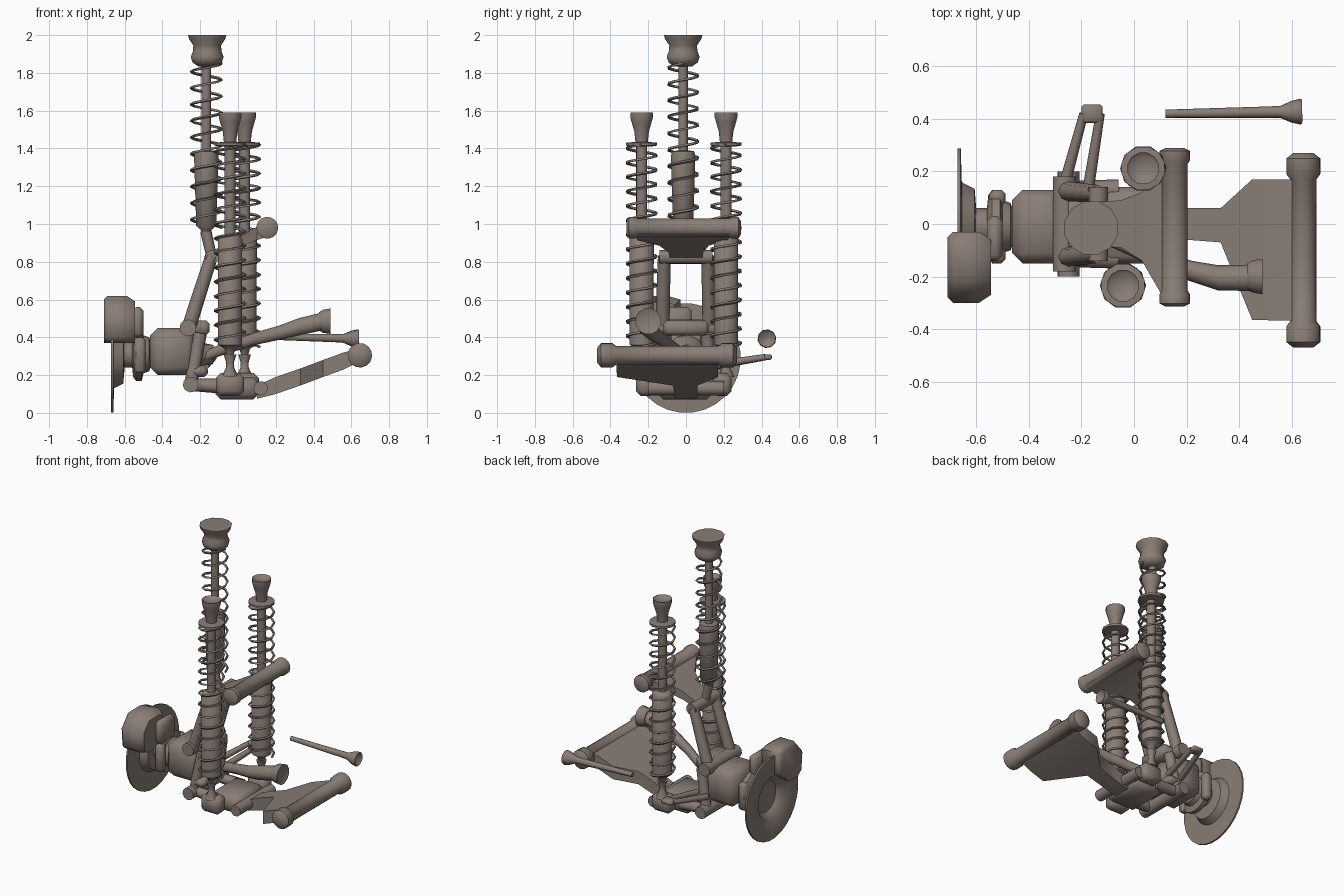
import bpy, bmesh, math
from mathutils import Vector

if "Cube" in bpy.data.objects:
    bpy.data.objects.remove(bpy.data.objects["Cube"])


def finish(name, bm):
    bmesh.ops.recalc_face_normals(bm, faces=bm.faces)
    me = bpy.data.meshes.new(name)
    bm.to_mesh(me)
    bm.free()
    ob = bpy.data.objects.new(name, me)
    bpy.context.collection.objects.link(ob)
    return ob


def skin(name, rings, caps=True):
    """Joins rings of points with quads."""
    bm = bmesh.new()
    vs = [[bm.verts.new(p) for p in r] for r in rings]
    n = len(vs[0])
    for a, b in zip(vs, vs[1:]):
        for i in range(n):
            j = (i + 1) % n
            bm.faces.new((a[i], a[j], b[j], b[i]))
    if caps:
        bm.faces.new(vs[0])
        bm.faces.new(vs[-1])
    return finish(name, bm)


def lathe(name, start, axis, profile, n=12, caps=True):
    """Turns (distance, radius) pairs around an axis."""
    start, d = Vector(start), Vector(axis).normalized()
    u = d.orthogonal().normalized()
    v = d.cross(u)
    rings = []
    for t, r in profile:
        rings.append([start + d * t + (u * math.cos(a) + v * math.sin(a)) * r
                      for a in (2 * math.pi * i / n for i in range(n))])
    return skin(name, rings, caps)


def rod(name, a, b, r0, r1=None, n=10):
    d = Vector(b) - Vector(a)
    return lathe(name, a, d, [(0, r0), (d.length, r1 or r0)], n)


def ball_bar(name, a, b, r, ball, size):
    """Pivot tube with a rounded bush at each end."""
    L = (Vector(b) - Vector(a)).length
    half = [(0, ball * .6), (size * .2, ball), (size * .8, ball), (size, r)]
    return lathe(name, a, Vector(b) - Vector(a),
                 half + [(L - t, q) for t, q in reversed(half)], 14)


def box(name, x, y, z, bevel=.02):
    bm = bmesh.new()
    bmesh.ops.create_cube(bm, size=1)
    for v in bm.verts:
        v.co = [sum(r) / 2 + c * (r[1] - r[0]) for r, c in zip((x, y, z), v.co)]
    bmesh.ops.bevel(bm, geom=bm.edges[:], offset=bevel, segments=1, affect='EDGES')
    return finish(name, bm)


def plate(name, stations):
    """Lofts rectangles given as x, z, y min, y max, half thickness."""
    return skin(name, [[(x, a, z - h), (x, b, z - h), (x, b, z + h), (x, a, z + h)]
                       for x, z, a, b, h in stations])


def spring(name, x, y, z0, z1, r, turns, wire=.008):
    cu = bpy.data.curves.new(name, 'CURVE')
    cu.dimensions = '3D'
    cu.bevel_depth, cu.bevel_resolution = wire, 0
    cu.use_fill_caps = True
    n = turns * 10
    sp = cu.splines.new('POLY')
    sp.points.add(n)
    for i, p in enumerate(sp.points):
        a = i * math.pi / 5
        p.co = (x + r * math.cos(a), y + r * math.sin(a), z0 + (z1 - z0) * i / n, 1)
    ob = bpy.data.objects.new(name, cu)
    bpy.context.collection.objects.link(ob)


UP, X = (0, 0, 1), (1, 0, 0)

# Brake disc, dished on the outside, and its caliper
lathe("brake_disc", (-.672, 0, .29), X,
      [(.045, .03), (.05, .11), (.004, .15), (0, .29), (.012, .29), (.016, .16), (.065, .135), (.07, .07)], 28)
skin("brake_caliper", [[(x, -.29 + s, .40), (x, -.25 + s, .37), (x, -.13, .37), (x, -.03 - s, .45),
                        (x, -.03 - s, .60 - s), (x, -.10, .62 - s), (x, -.21, .62 - s), (x, -.30 + s, .52)]
                       for x, s in ((-.71, .02), (-.69, 0), (-.59, 0), (-.545, .03))])

# Hub and gear housing
lathe("wheel_hub", (-.61, -.01, .31), X,
      [(0, .07), (.05, .07), (.055, .12), (.07, .14), (.10, .14), (.11, .10), (.14, .09), (.15, .06), (.20, .06)], 16)
for s in (-1, 1):
    box("hub_lug", (-.55, -.49), (s * .11 - .04, s * .11 + .02), (.21, .40), .015)
box("hub_upper_lug", (-.56, -.50), (-.14, .03), (.40, .56), .02)
box("gear_housing", (-.465, -.23), (-.15, .13), (.20, .45), .04)
lathe("housing_neck", (-.26, 0, .31), X, [(0, .11), (.05, .10), (.08, .06), (.13, .05)], 10)

# Outer knuckle bracket and lower knuckle
box("knuckle_bracket", (-.28, -.15), (-.12, .12), (.41, .49), .02)
rod("knuckle_upper_pin", (-.265, -.18, .45), (-.265, .18, .45), .045)
box("lower_knuckle", (-.25, -.16), (-.16, .16), (.19, .25), .02)
for s in (-1, 1):
    rod("knuckle_web", (-.25, s * .13, .15), (-.20, s * .11, .42), .035)

# Fork from knuckle up to the upper arm
for s in (-1, 1):
    rod("fork_link", (-.258, s * .125, .46), (-.14, s * .115, .83), .038, .034, 8)
rod("fork_cross_pin", (-.137, -.14, .825), (-.137, .14, .825), .038)

# Upper arm
ball_bar("upper_arm_pivot", (.155, -.315, .98), (.155, .29, .98), .05, .058, .06)
plate("upper_arm_plate", [(.19, .98, -.26, .24, .035), (.10, .95, -.26, .22, .035),
                          (.03, .915, -.14, .12, .03), (-.05, .875, -.09, .09, .028), (-.13, .835, -.085, .085, .025)])

# Lower arm
ball_bar("lower_arm_pivot", (.645, -.47, .305), (.645, .27, .305), .05, .065, .10)
plate("lower_arm_plate", [(.10, .11, -.06, .06, .035), (.20, .145, -.06, .06, .045), (.33, .19, -.07, .06, .045),
                          (.45, .235, -.365, .17, .045), (.56, .275, -.368, .17, .045), (.64, .305, -.368, .17, .035)])

# Shock carrier and its links to the knuckle
box("shock_carrier", (-.12, .11), (-.15, .14), (.07, .19), .03)
rod("carrier_outer_pin", (-.25, -.2, .15), (-.25, .2, .15), .042)
rod("carrier_inner_pin", (.12, -.2, .13), (.12, .2, .13), .038)
for s in (-1, 1):
    rod("carrier_link", (-.25, s * .13, .15), (-.06, s * .13, .14), .034, .04, 8)

# Pair of main shocks
for x, y, side in ((-.042, -.235, "front"), (.035, .212, "rear")):
    t = -.02 if y > 0 else .02
    box(side + "_shock_clevis", (x - .075, x + .075), (y + t - .05, y + t + .05), (.09, .21), .025)
    lathe(side + "_shock_foot", (x, y, .19), UP, [(0, .045), (.05, .022), (.08, .022), (.12, .034)], 10)
    lathe(side + "_shock_body", (x, y, .31), UP,
          [(0, .02), (.03, .03), (.05, .065), (.61, .067), (.63, .05), (.635, .03)], 12)
    rod(side + "_shock_rod", (x, y, .93), (x, y, 1.45), .03)
    lathe(side + "_shock_top", (x, y, 1.41), UP,
          [(0, .05), (.005, .085), (.02, .085), (.025, .034), (.08, .04), (.13, .055), (.155, .062), (.18, .062), (.165, .045)], 12)
    spring(side + "_shock_spring", x, y, .35, 1.42, .08, 14)

# Tall centre shock
cx, cy = -.168, -.015
rod("centre_shock_foot", (-.138, cy, .82), (-.17, cy, .96), .028, .03)
lathe("centre_shock_body", (cx, cy, .93), UP, [(0, .02), (.04, .03), (.06, .055), (.43, .067), (.455, .06), (.46, .03)], 12)
rod("centre_shock_rod", (cx, cy, 1.37), (cx, cy, 1.87), .026)
lathe("centre_shock_mount", (cx + .005, cy, 1.835), UP,
      [(0, .05), (.02, .08), (.05, .09), (.08, .078), (.11, .076), (.145, .1), (.165, .105)], 12)
spring("centre_shock_spring", cx, cy, .98, 1.85, .08, 10)

# Drive shaft with its inner joint cup
path = [(-.25, 0, .27), (-.10, -.05, .33), (.08, -.13, .39), (.22, -.18, .425), (.32, -.205, .455), (.44, -.205, .483)]
rads = [.03, .032, .034, .04, .048, .05]
skin("drive_shaft", [[(x, y + r * math.cos(a), z + r * math.sin(a))
                      for a in (i * math.pi / 5 for i in range(10))] for (x, y, z), r in zip(path, rads)])
lathe("drive_shaft_cup", (.43, -.20, .485), X, [(0, .05), (.02, .063), (.06, .07), (.05, .045)], 12)

# Steering arm and tie rod
for a in ((-.265, .15, .25), (-.175, .13, .25)):
    rod("steering_arm_leg", a, (-.16 + (a[0] + .22) * .7, .42, .295), .022, .017, 8)
box("steering_arm_end", (-.20, -.12), (.385, .455), (.28, .31), .008)
lathe("tie_rod", (.12, .42, .405), (.51, .008, -.012),
      [(0, .016), (.40, .022), (.44, .024), (.48, .042), (.515, .050), (.52, .046), (.50, .02)], 10)

# Turn springs into meshes, smooth everything, one dark metal colour
bpy.ops.object.select_all(action='SELECT')
bpy.context.view_layer.objects.active = bpy.data.objects["centre_shock_spring"]
bpy.ops.object.convert(target='MESH')
bpy.ops.object.select_all(action='SELECT')
bpy.ops.object.shade_smooth_by_angle(angle=math.radians(50))
metal = bpy.data.materials.new("dark_metal")
metal.diffuse_color = (.25, .205, .18, 1)
metal.use_nodes = True
metal.node_tree.nodes["Principled BSDF"].inputs["Base Color"].default_value = metal.diffuse_color
for ob in bpy.context.scene.objects:
    ob.data.materials.clear()
    ob.data.materials.append(metal)
